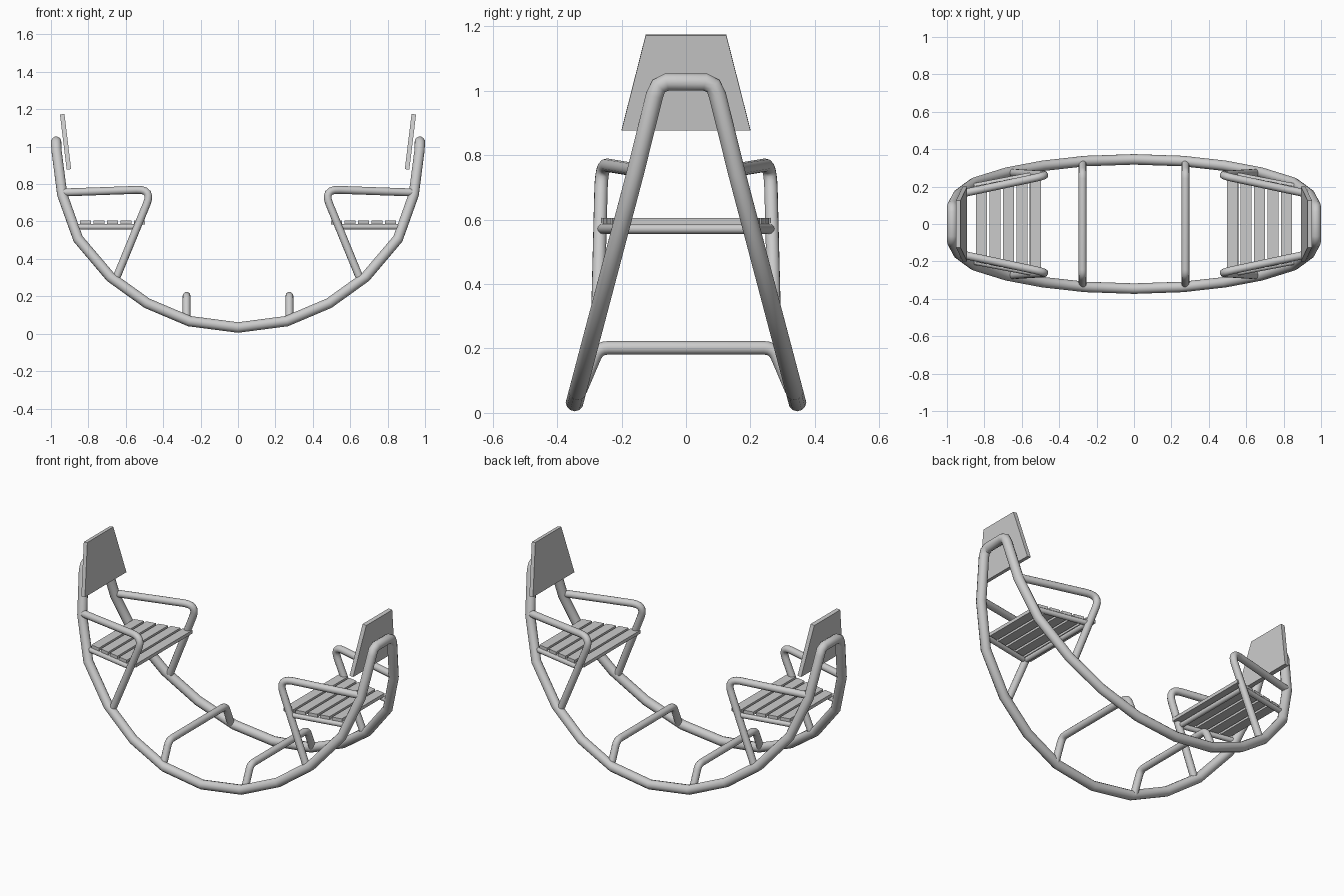
import bpy
import bmesh
from mathutils import Vector

cube = bpy.data.objects.get("Cube")
if cube:
    bpy.data.objects.remove(cube, do_unlink=True)


def finish(obj, angle=0.6):
    bpy.ops.object.select_all(action='DESELECT')
    obj.select_set(True)
    bpy.context.view_layer.objects.active = obj
    if obj.type == 'CURVE':
        bpy.ops.object.convert(target='MESH')
    bpy.ops.object.shade_smooth_by_angle(angle=angle)


def tube(name, points, radius, closed=False):
    """Round pipe swept along a polyline."""
    curve = bpy.data.curves.new(name, 'CURVE')
    curve.dimensions = '3D'
    curve.bevel_depth = radius
    curve.bevel_resolution = 4
    curve.use_fill_caps = True
    spline = curve.splines.new('POLY')
    spline.points.add(len(points) - 1)
    for p, co in zip(spline.points, points):
        p.co = (*co, 1)
    spline.use_cyclic_u = closed
    obj = bpy.data.objects.new(name, curve)
    bpy.context.collection.objects.link(obj)
    finish(obj)


def rounded(points, cut, steps=6):
    """Replace each inner corner of a polyline by a smooth bend."""
    pts = [Vector(p) for p in points]
    out = [pts[0]]
    for a, c, b in zip(pts, pts[1:], pts[2:]):
        start = c + (a - c).normalized() * cut
        end = c + (b - c).normalized() * cut
        for i in range(steps + 1):
            t = i / steps
            out.append(start * (1 - t) ** 2 + c * 2 * t * (1 - t) + end * t * t)
    return out + [pts[-1]]


def board(name, outline, thickness):
    """Flat board: outline extruded by a thickness vector."""
    bm = bmesh.new()
    face = bm.faces.new([bm.verts.new(p) for p in outline])
    top = bmesh.ops.extrude_face_region(bm, geom=[face])['geom']
    bmesh.ops.translate(bm, vec=thickness,
                        verts=[v for v in top if isinstance(v, bmesh.types.BMVert)])
    bmesh.ops.recalc_face_normals(bm, faces=bm.faces)
    mesh = bpy.data.meshes.new(name)
    bm.to_mesh(mesh)
    bm.free()
    obj = bpy.data.objects.new(name, mesh)
    bpy.context.collection.objects.link(obj)


def rail_y(z):
    """Half width of the leaning side rails at a height."""
    return 0.345 - 0.264 * (z - 0.035)


def seat_y(x):
    """Half width of the seat, wider towards the middle."""
    return 0.2 + (0.87 - x) * 0.194


# Rocker frame: one closed pipe made from a mirrored quarter
arc = [(0, 0.033), (0.26, 0.067), (0.487, 0.163), (0.682, 0.303),
       (0.855, 0.507), (0.94, 0.745)]
quarter = [(x, rail_y(z), z) for x, z in arc]
quarter += [(0.971, 0.098, 0.985), (0.972, 0.085, 1.015), (0.972, 0.06, 1.027)]


def mirrored(sx, sy):
    return [(x * sx, y * sy, z) for x, y, z in quarter]


loop = (mirrored(1, 1) + mirrored(1, -1)[::-1]
        + mirrored(-1, -1)[1:] + mirrored(-1, 1)[:0:-1])
tube("rocker_frame", loop, 0.028, closed=True)

for side, sx in (("left", 1), ("right", -1)):
    # Foot rest bar bent down to both rails
    foot = [(0.275 * sx, y, z) for y, z in
            ((0.328, 0.07), (0.272, 0.202), (-0.272, 0.202), (-0.328, 0.07))]
    tube(f"{side}_foot_rest", rounded(foot, 0.03, 4), 0.021)

    # Armrests that bend down into seat legs
    for end, sy in (("front", -1), ("back", 1)):
        arm = [(0.935 * sx, 0.16 * sy, 0.755), (0.456 * sx, 0.262 * sy, 0.772),
               (0.65 * sx, 0.274 * sy, 0.3)]
        tube(f"{side}_{end}_armrest", rounded(arm, 0.085), 0.021)

        # Seat side support
        tube(f"{side}_{end}_seat_support",
             [(0.885 * sx, 0.197 * sy, 0.571), (0.54 * sx, 0.263 * sy, 0.571)], 0.015)

    # Seat cross bar between the legs
    tube(f"{side}_seat_cross_bar",
         [(0.545 * sx, -0.263, 0.571), (0.545 * sx, 0.263, 0.571)], 0.015)

    # Seat slats
    for i in range(5):
        a = 0.497 + i * 0.0722
        b = a + 0.058
        board(f"{side}_seat_slat_{i + 1}",
              [(a * sx, -seat_y(a), 0.585), (b * sx, -seat_y(b), 0.585),
               (b * sx, seat_y(b), 0.585), (a * sx, seat_y(a), 0.585)],
              (0, 0, 0.02))

    # Tapered backrest panel
    board(f"{side}_backrest",
          [(0.892 * sx, -0.2, 0.88), (0.892 * sx, 0.2, 0.88),
           (0.928 * sx, 0.125, 1.175), (0.928 * sx, -0.125, 1.175)],
          (0.024 * sx, 0, -0.003))
